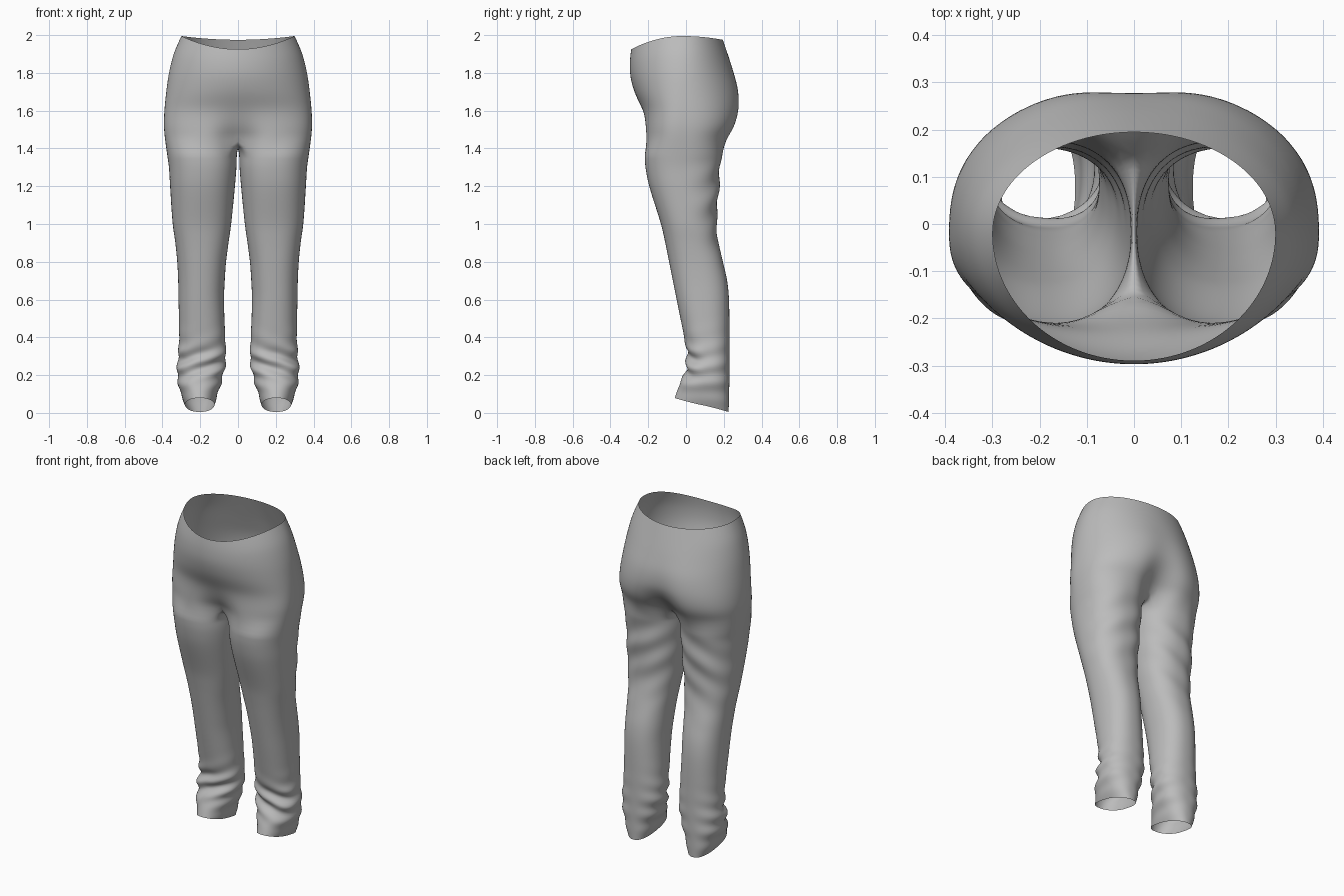
import bpy
import bmesh
from math import sin, cos, pi, exp, radians, copysign

cube = bpy.data.objects.get("Cube")
if cube:
    bpy.data.objects.remove(cube, do_unlink=True)

OUTER = 36      # segments round the hip side of each half
INNER = 12      # segments along the crotch and inner leg
SIDE_Y = -0.02  # depth of the side seam

# height, half width, front y, back y, roundness, front crease, back crease
HIPS = [
    (1.98, .300, -.29, .195, 1, 0, 0),
    (1.9, .338, -.297, .222, 1, 0, 0),
    (1.8, .365, -.295, .258, 1, 0, .005),
    (1.7, .38, -.272, .288, .96, 0, .012),
    (1.6, .39, -.232, .293, .88, .005, .025),
    (1.52, .393, -.225, .275, .82, .03, .06),
    (1.45, .387, -.225, .235, .8, .075, .09),
]

# height, inner x, outer x, front y, back y
LEGS = [
    (1.37, .006, .376, -.22, .192),
    (1.3, .008, .366, -.215, .18),
    (1.2, .016, .36, -.195, .175),
    (1.0, .036, .346, -.133, .162),
    (.9, .05, .332, -.11, .172),
    (.8, .063, .322, -.09, .196),
    (.7, .07, .317, -.07, .218),
    (.6, .074, .315, -.05, .228),
    (.4, .068, .312, -.01, .23),
    (.28, .064, .318, .008, .23),
    (.18, .078, .322, -.005, .23),
    (.08, .105, .305, -.04, .228),
    (.005, .125, .28, -.06, .226),
]


def smooth_rows(rows, step):
    """Fill in rows between the given ones along a smooth curve."""
    def slope(i, k):
        a, b = rows[max(i - 1, 0)], rows[min(i + 1, len(rows) - 1)]
        return (b[k] - a[k]) / (b[0] - a[0])

    result = []
    for i in range(len(rows) - 1):
        a, b = rows[i], rows[i + 1]
        span = b[0] - a[0]
        count = max(1, round(abs(span) / step))
        for j in range(count):
            u = j / count
            h = u * u * (3 - 2 * u)
            row = [a[0] + span * u]
            for k in range(1, len(a)):
                bend = u * (1 - u) * span
                row.append(a[k] + (b[k] - a[k]) * h
                           + bend * ((1 - u) * slope(i, k) - u * slope(i + 1, k)))
            result.append(row)
    result.append(list(rows[-1]))
    return result


def power(value, e):
    return copysign(abs(value) ** e, value)


def bump(value, centre, width):
    return exp(-((value - centre) / width) ** 2)


def hip_ring(bm, row):
    """Half ring from the front centre round the side to the back centre."""
    z, w, front, back, e, crease_f, crease_b = row
    ring = []
    for i in range(OUTER + 1):
        t = pi * i / OUTER
        s, c = abs(sin(t)), cos(t)
        x = 0 if i in (0, OUTER) else w * power(s, e)
        near = bump(x, 0, .1)
        if c > 0:
            y = SIDE_Y + (front - SIDE_Y) * power(c, e) + crease_f * near
            dip = .07 * c * c
        else:
            y = SIDE_Y + (back - SIDE_Y) * power(-c, e) - crease_b * near
            dip = .02 * c * c
        # the waist edge dips at the front and rises at the sides
        fade = max(0, (z - 1.6) / .38) ** 2
        ring.append(bm.verts.new((x, y, z + fade * (.015 - dip))))
    return ring


def leg_ring(bm, row):
    """Closed ring: hip-side points first, then the inner leg."""
    z, inner, outer, front, back = row
    cx, cy = (inner + outer) / 2, (front + back) / 2
    w, d = (outer - inner) / 2, (back - front) / 2
    ring = []
    for i in range(OUTER + INNER):
        if i <= OUTER:
            t = radians(-50 + 280 * i / OUTER)
        else:
            t = radians(230 + 80 * (i - OUTER) / INNER)
        s, c = sin(t), cos(t)
        # soft cloth folds over the ankle and behind the thigh and knee
        forward, rear = max(0, c), max(0, -c)
        fold = .02 * bump(z, .24, .1) * forward * sin(55 * z + 3 * s)
        fold += .008 * bump(z, .2, .15) * abs(s) * sin(60 * z + 2 * c)
        fold += .006 * bump(z, 1.15, .22) * rear * sin(38 * z + 4 * s)
        grow = 1 + fold / w
        x = cx + w * grow * power(s, .88)
        y = cy - d * grow * power(c, .88)
        # the hem rises over the front of the foot
        lift = .075 * max(0, 1 - z / .35) * (1 + c) / 2
        ring.append(bm.verts.new((max(x, .004), y, z + lift)))
    return ring


def bridge(bm, a, b, closed):
    n = len(a)
    for i in range(n if closed else n - 1):
        j = (i + 1) % n
        bm.faces.new((a[i], a[j], b[j], b[i]))


# Half of the trousers: hips, crotch seam, then the leg
bm = bmesh.new()
hips = [hip_ring(bm, row) for row in smooth_rows(HIPS, .035)]
for a, b in zip(hips, hips[1:]):
    bridge(bm, a, b, False)

last = hips[-1]
start, end = last[-1].co, last[0].co
seam = []
for i in range(1, INNER):
    u = i / INNER
    point = start.lerp(end, u)
    seam.append(bm.verts.new((0, point.y, point.z - .045 * sin(pi * u))))

rings = [last + seam] + [leg_ring(bm, row) for row in smooth_rows(LEGS, .025)]
for a, b in zip(rings, rings[1:]):
    bridge(bm, a, b, True)
bmesh.ops.recalc_face_normals(bm, faces=bm.faces)

# Make sure the cloth faces outwards at the front of the waist
bm.faces.ensure_lookup_table()
bm.normal_update()
if bm.faces[0].normal.y > 0:
    bmesh.ops.reverse_faces(bm, faces=bm.faces)

mesh = bpy.data.meshes.new("trousers")
bm.to_mesh(mesh)
bm.free()
trousers = bpy.data.objects.new("trousers", mesh)
bpy.context.collection.objects.link(trousers)

# Plain grey cloth
cloth = bpy.data.materials.new("grey cloth")
cloth.use_nodes = True
grey = (.5, .5, .5, 1)
cloth.diffuse_color = grey
cloth.node_tree.nodes["Principled BSDF"].inputs["Base Color"].default_value = grey
mesh.materials.append(cloth)
mesh.polygons.foreach_set("use_smooth", [True] * len(mesh.polygons))

# Mirror to the other leg and soften
mirror = trousers.modifiers.new("mirror", 'MIRROR')
mirror.use_axis[0] = True
mirror.merge_threshold = .001
soften = trousers.modifiers.new("soften", 'SUBSURF')
soften.levels = soften.render_levels = 1
